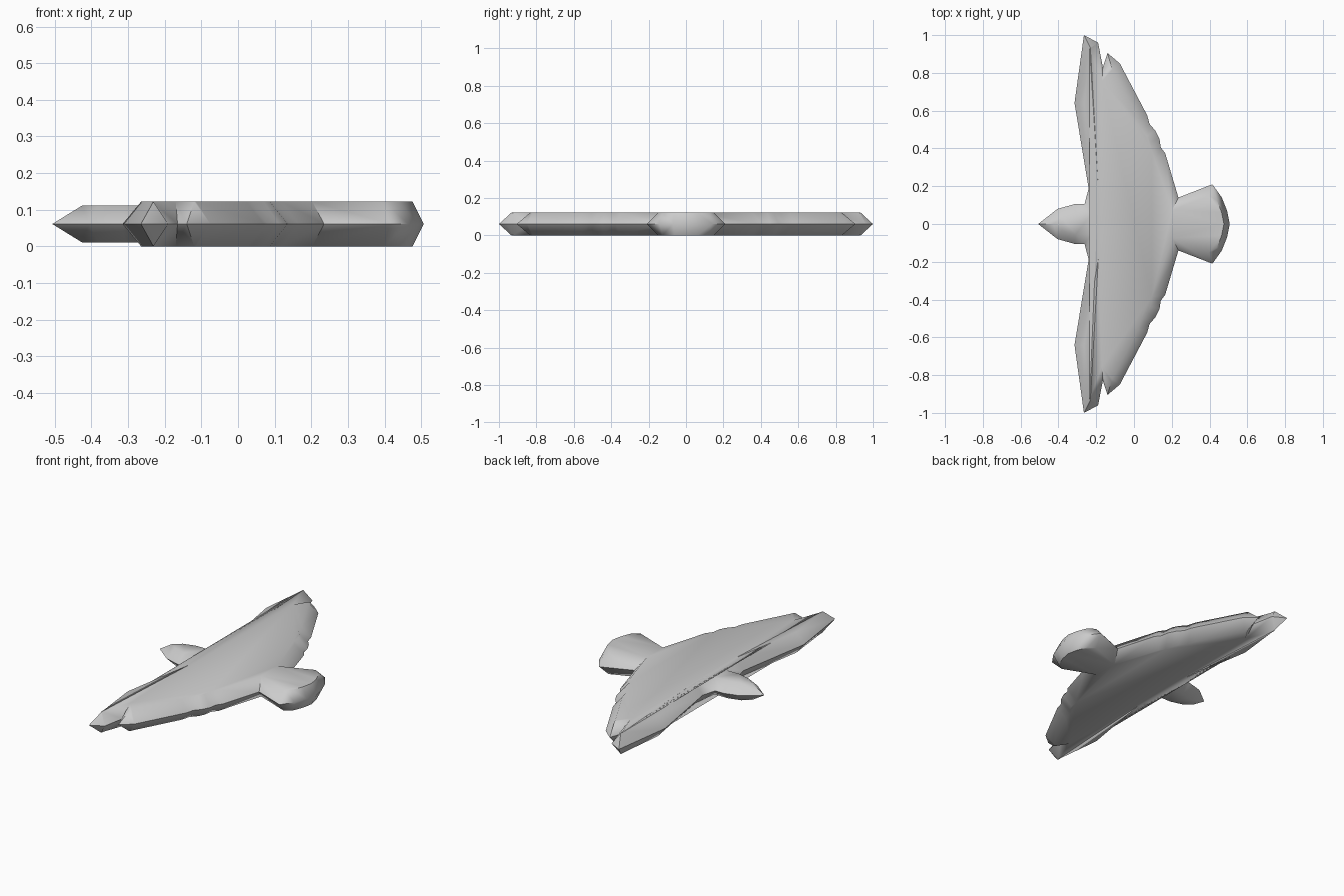
import bpy, bmesh
from mathutils import Vector

if "Cube" in bpy.data.objects:
    bpy.data.objects.remove(bpy.data.objects["Cube"])

# Half outline (y >= 0) from beak tip, round the wing, to the tail end
half = [(-.507, 0), (-.405, .08), (-.315, .105), (-.262, .105), (-.24, .188),
        (-.315, .64), (-.265, 1), (-.19, .96), (-.165, .83), (-.14, .905),
        (-.075, .85), (.07, .575), (.082, .53), (.112, .495), (.135, .45),
        (.142, .405), (.165, .375), (.235, .14), (.415, .21), (.465, .14),
        (.493, .07), (.507, 0)]
pts = [Vector(p) for p in half] + [Vector((x, -y)) for x, y in half[-2:0:-1]]
n = len(pts)
MID = .061


def inward(i):
    """Mitred inset of an outline point, limited at sharp corners."""
    a = (pts[i] - pts[i - 1]).normalized()
    b = (pts[(i + 1) % n] - pts[i]).normalized()
    na, nb = Vector((a.y, -a.x)), Vector((b.y, -b.x))
    m = (na + nb).normalized()
    width = .03 if pts[i].x > .43 else .05
    return pts[i] + m * width * min(1 / max(m.dot(na), .01), 1.75 if i == 0 else 1.5)


def is_head(i):
    return i <= 3 or i >= n - 3


# Outer edge ring, with a bevelled top and bottom
bm = bmesh.new()
edge = [bm.verts.new((p.x, p.y, MID)) for p in pts]
inset = [inward(i) for i in range(n)]
flats = []
for s in (1, -1):
    ring = [bm.verts.new((p.x, p.y, MID + s * (.05 if is_head(i) else MID)))
            for i, p in enumerate(inset)]
    for i in range(n):
        j = (i + 1) % n
        bm.faces.new((edge[i], edge[j], ring[j], ring[i]))
    # Head is slightly thinner than the body
    flats.append(bm.faces.new(ring[-3:] + ring[:4]))
    flats.append(bm.faces.new(ring[3:n - 2]))
bmesh.ops.triangulate(bm, faces=flats)
bmesh.ops.recalc_face_normals(bm, faces=bm.faces)

mesh = bpy.data.meshes.new("flying_bird")
bm.to_mesh(mesh)
bm.free()
bird = bpy.data.objects.new("flying_bird", mesh)
bpy.context.collection.objects.link(bird)
bpy.context.view_layer.objects.active = bird
bird.select_set(True)
bpy.ops.object.shade_smooth_by_angle(angle=1.05)
